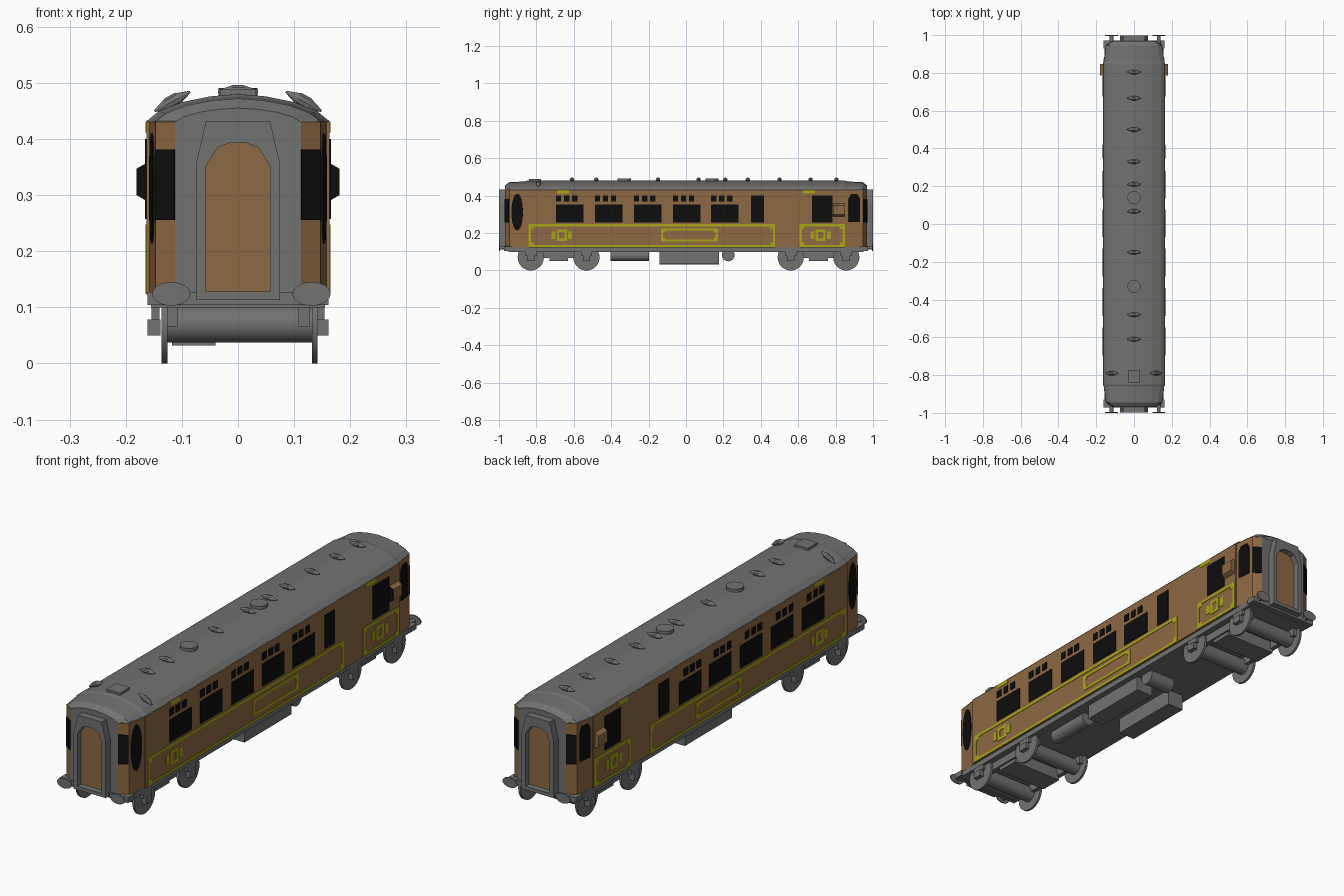
import bpy, bmesh, math
from mathutils import Vector, Matrix

if "Cube" in bpy.data.objects:
    bpy.data.objects.remove(bpy.data.objects["Cube"])


def material(name, rgb):
    m = bpy.data.materials.new(name)
    m.diffuse_color = (*rgb, 1)
    m.use_nodes = True
    m.node_tree.nodes["Principled BSDF"].inputs["Base Color"].default_value = m.diffuse_color
    return m


BROWN = material("brown paint", (0.27, 0.14, 0.056))
GREY = material("grey metal", (0.17, 0.168, 0.166))
BLACK = material("black glass", (0.004, 0.004, 0.004))
YELLOW = material("yellow lining", (0.40, 0.38, 0.008))


def finish(name, bm, *mats, smooth=False):
    bmesh.ops.recalc_face_normals(bm, faces=bm.faces)
    me = bpy.data.meshes.new(name)
    bm.to_mesh(me)
    bm.free()
    for m in mats:
        me.materials.append(m)
    ob = bpy.data.objects.new(name, me)
    bpy.context.collection.objects.link(ob)
    if smooth:
        bpy.context.view_layer.objects.active = ob
        ob.select_set(True)
        bpy.ops.object.shade_smooth_by_angle(angle=math.radians(35))
        ob.select_set(False)
    return ob


def prism(bm, pts, off):
    """Extrude a flat outline by a vector."""
    a = [bm.verts.new(p) for p in pts]
    b = [bm.verts.new(Vector(p) + Vector(off)) for p in pts]
    bm.faces.new(a)
    bm.faces.new(b)
    n = len(a)
    for i in range(n):
        bm.faces.new((a[i], a[(i + 1) % n], b[(i + 1) % n], b[i]))


def box(bm, x0, x1, y0, y1, z0, z1):
    prism(bm, [(x0, y0, z0), (x1, y0, z0), (x1, y1, z0), (x0, y1, z0)], (0, 0, z1 - z0))


def cyl(bm, c, r, length, axis, r2=None, seg=24):
    rot = {'X': Matrix.Rotation(math.pi / 2, 4, 'Y'), 'Y': Matrix.Rotation(-math.pi / 2, 4, 'X'),
           'Z': Matrix.Identity(4)}[axis]
    bmesh.ops.create_cone(bm, cap_ends=True, segments=seg, radius1=r, radius2=r if r2 is None else r2,
                          depth=length, matrix=Matrix.Translation(c) @ rot)


def plate(bm, a, b, outline, t=0.003):
    """Thin plate on the wall from plan point a to b (s = distance along it), on both sides."""
    a, b = Vector(a), Vector(b)
    d = (b - a).normalized()
    n = Vector((d.y, -d.x))
    if n.x < 0:
        n = -n
    for sx in (1, -1):
        pts = [(sx * (a + d * s - n * 0.001).x, (a + d * s - n * 0.001).y, z) for s, z in outline]
        prism(bm, pts, (sx * n.x * (t + 0.001), n.y * (t + 0.001), 0))


def rect(y0, y1, z0, z1):
    return [(y0, z0), (y1, z0), (y1, z1), (y0, z1)]


SIDE = ((0.163, 0), (0.163, 1))

# Body shell: stepped-in ends with angled corners, grey end walls
half = [(0.163, 0.855), (0.158, 0.855), (0.147, 0.945), (0.112, 0.967)]
plan = half + [(-x, y) for x, y in half[::-1]]
plan += [(-x, -y) for x, y in plan]
bm = bmesh.new()
prism(bm, [(x, y, 0.123) for x, y in plan], (0, 0, 0.309))
for f in bm.faces:
    f.material_index = int(abs(f.calc_center_median().y) > 0.96)
finish("body_shell", bm, BROWN, GREY)

# Roof: lofted arc with domed ends
arc = [(1, 0), (0.86, 0.38), (0.6, 0.72), (0.3, 0.92), (0, 1)]
arc += [(-u, h) for u, h in arc[-2::-1]]
st = [(-0.968, 0.113, 0.025), (-0.945, 0.149, 0.042), (-0.86, 0.160, 0.046), (-0.85, 0.165, 0.05)]
st += [(-y, w, h) for y, w, h in st[::-1]]
bm = bmesh.new()
rings = [[bm.verts.new((u * w, y, 0.43 + f * h)) for u, f in arc] for y, w, h in st]
for r, q in zip(rings, rings[1:]):
    for i in range(len(arc)):
        j = (i + 1) % len(arc)
        bm.faces.new((r[i], r[j], q[j], q[i]))
bm.faces.new(rings[0])
bm.faces.new(rings[-1])
finish("roof", bm, GREY)

# Roof ventilators: spindles lying across the roof
bm = bmesh.new()
spots = [(0, y, 0.485, 0) for y in (0.804, 0.666, 0.5, 0.33, 0.21, 0.067, -0.15, -0.48, -0.61)]
spots += [(sx * 0.117, -0.79, 0.467, sx * 0.5) for sx in (1, -1)]
for x, y, z, tilt in spots:
    tmp = bmesh.new()
    cyl(tmp, (0, 0, 0), 0.012, 0.022, 'X', seg=10)
    cyl(tmp, (0.0235, 0, 0), 0.011, 0.025, 'X', 0.002, seg=10)
    cyl(tmp, (-0.0235, 0, 0), 0.002, 0.025, 'X', 0.011, seg=10)
    box(tmp, -0.014, 0.014, -0.008, 0.008, -0.014, 0)
    tmp.transform(Matrix.Translation((x, y, z)) @ Matrix.Rotation(tilt, 4, 'Y'))
    me = bpy.data.meshes.new("tmp")
    tmp.to_mesh(me)
    tmp.free()
    bm.from_mesh(me)
    bpy.data.meshes.remove(me)
finish("roof_ventilators", bm, GREY)

# Round and square roof hatches
bm = bmesh.new()
for y in (0.14, -0.33):
    cyl(bm, (0, y, 0.479), 0.035, 0.024, 'Z')
box(bm, -0.032, 0.032, -0.84, -0.775, 0.465, 0.488)
finish("roof_hatches", bm, GREY)

# Side windows and their toplights
bm = bmesh.new()
for y in (-0.695, -0.487, -0.278, -0.07, 0.134):
    plate(bm, *SIDE, rect(y, y + 0.147, 0.257, 0.353))
    for k in range(3):
        plate(bm, *SIDE, rect(y + 0.043 * k, y + 0.043 * k + 0.028, 0.369, 0.4))
plate(bm, *SIDE, rect(0.348, 0.417, 0.257, 0.4))
plate(bm, *SIDE, rect(0.674, 0.783, 0.257, 0.4))
# oval window, end door window, angled corner windows
oval = [(0.048 + 0.031 * math.cos(a), 0.312 + 0.098 * math.sin(a))
        for a in (i * math.tau / 24 for i in range(24))]
plate(bm, (0.158, -0.855), (0.147, -0.945), oval)
door = [(0.015, 0.26), (0.075, 0.26), (0.075, 0.385), (0.062, 0.408), (0.028, 0.408), (0.015, 0.385)]
plate(bm, (0.158, 0.855), (0.147, 0.945), door)
for s in (1, -1):
    plate(bm, (0.147, s * 0.945), (0.112, s * 0.967), rect(0.001, 0.041, 0.256, 0.381))
finish("windows", bm, BLACK)

# Yellow lining: frames, corner blocks, crests and tabs
bm = bmesh.new()


def frame(y0, y1, z0, z1, t, corner):
    for r in ((y0, y1, z1 - t, z1), (y0, y1, z0, z0 + t),
              (y0, y0 + t, z0 + t, z1 - t), (y1 - t, y1, z0 + t, z1 - t)):
        plate(bm, *SIDE, rect(*r), t=0.002)
    for y in (y0 + t, y1 - t - corner):
        for z in (z0 + t, z1 - t - corner):
            plate(bm, *SIDE, rect(y, y + corner, z, z + corner), t=0.002)


frame(-0.842, 0.477, 0.124, 0.248, 0.012, 0.014)
frame(0.608, 0.85, 0.124, 0.248, 0.012, 0.014)
frame(-0.134, 0.17, 0.155, 0.224, 0.011, 0.01)
for c in (-0.664, 0.72):
    frame(c - 0.027, c + 0.027, 0.158, 0.219, 0.013, 0.004)
    for s in (-1, 1):
        plate(bm, *SIDE, rect(c + s * 0.044 - 0.01, c + s * 0.044 + 0.01, 0.168, 0.209), t=0.002)
for y in (-0.69, 0.626):
    plate(bm, *SIDE, rect(y, y + 0.064, 0.412, 0.43), t=0.002)
finish("yellow_lining", bm, YELLOW)

# Guard lookouts: tapered side bays with dark forward glass
bm = bmesh.new()
for s in (1, -1):
    prof = [(s * 0.16, 0.288), (s * 0.181, 0.300), (s * 0.181, 0.347), (s * 0.16, 0.359)]
    prism(bm, [(x, 0.787, z) for x, z in prof], (0, 0.06, 0))
bm.normal_update()
for f in bm.faces:
    f.material_index = int(f.calc_center_median().y < 0.79)
finish("guard_lookouts", bm, BROWN, BLACK)

# Gangway at each end: hollow frame with a recessed door
outer = [(0.075, 0.113), (0.075, 0.355), (0.057, 0.432)]
inner = [(0.057, 0.128), (0.057, 0.352), (0.036, 0.385), (0.014, 0.393)]
for s, end in ((-1, "front"), (1, "back")):
    bm = bmesh.new()
    loops = []
    for half_pts in (outer, inner):
        pts = half_pts + [(-x, z) for x, z in half_pts[::-1]]
        vs = [bm.verts.new((x, s * 0.999, z)) for x, z in pts]
        loops += [bm.edges.new((vs[i], vs[(i + 1) % len(vs)])) for i in range(len(vs))]
    bmesh.ops.triangle_fill(bm, edges=loops, use_beauty=True)
    ext = bmesh.ops.extrude_face_region(bm, geom=bm.faces[:], use_keep_orig=True)
    bmesh.ops.translate(bm, vec=(0, -s * 0.035, 0),
                        verts=[v for v in ext['geom'] if isinstance(v, bmesh.types.BMVert)])
    finish(end + "_gangway", bm, GREY)
    bm = bmesh.new()
    pts = inner + [(-x, z) for x, z in inner[::-1]]
    prism(bm, [(x, s * 0.966, z) for x, z in pts], (0, s * 0.008, 0))
    finish(end + "_gangway_door", bm, BROWN)

# Underframe with headstocks
bm = bmesh.new()
box(bm, -0.155, 0.155, -0.95, 0.95, 0.1, 0.123)
for s in (1, -1):
    box(bm, -0.161, 0.161, s * 0.93, s * 0.972, 0.104, 0.127)
finish("underframe", bm, GREY)

# Buffers: oval heads on round shanks
bm = bmesh.new()
for x in (-0.119, 0.131):
    for s in (1, -1):
        cyl(bm, (x, s * 0.975, 0.122), 0.01, 0.045, 'Y', seg=12)
        prism(bm, [(x + 0.034 * math.cos(a), s * 0.994, 0.124 + 0.021 * math.sin(a))
                   for a in (i * math.tau / 24 for i in range(24))], (0, s * 0.006, 0))
finish("buffers", bm, GREY, smooth=True)

# Bogies: wheels, axle drums, axle boxes and frames
for name, axles in (("front", (-0.83, -0.532)), ("back", (0.56, 0.857))):
    bm = bmesh.new()
    for y in axles:
        cyl(bm, (0.003, y, 0.07), 0.033, 0.26, 'X')
        for s in (1, -1):
            cyl(bm, (0.003 + s * 0.134, y, 0.07), 0.07, 0.01, 'X', seg=32)
    finish(name + "_wheelsets", bm, GREY, smooth=True)
    bm = bmesh.new()
    for s in (1, -1):
        box(bm, s * 0.108, s * 0.128, axles[0] - 0.05, axles[1] + 0.05, 0.066, 0.108)
        for y in axles:
            box(bm, s * 0.138, s * 0.161, y - 0.02, y + 0.02, 0.05, 0.078)
            box(bm, s * 0.14, s * 0.154, y - 0.03, y + 0.03, 0.078, 0.108)
    mid = sum(axles) / 2
    box(bm, -0.12, 0.12, mid - 0.05, mid + 0.05, 0.05, 0.108)
    finish(name + "_bogie_frame", bm, GREY)

# Underfloor equipment: battery boxes and tanks
bm = bmesh.new()
box(bm, 0.05, 0.13, -0.142, 0.176, 0.037, 0.105)
box(bm, -0.118, -0.04, -0.142, 0.176, 0.032, 0.105)
finish("battery_boxes", bm, GREY)
bm = bmesh.new()
cyl(bm, (0.085, -0.3, 0.08), 0.03, 0.205, 'Y')
cyl(bm, (0.06, 0.226, 0.083), 0.034, 0.12, 'X')
finish("underfloor_tanks", bm, GREY, smooth=True)
